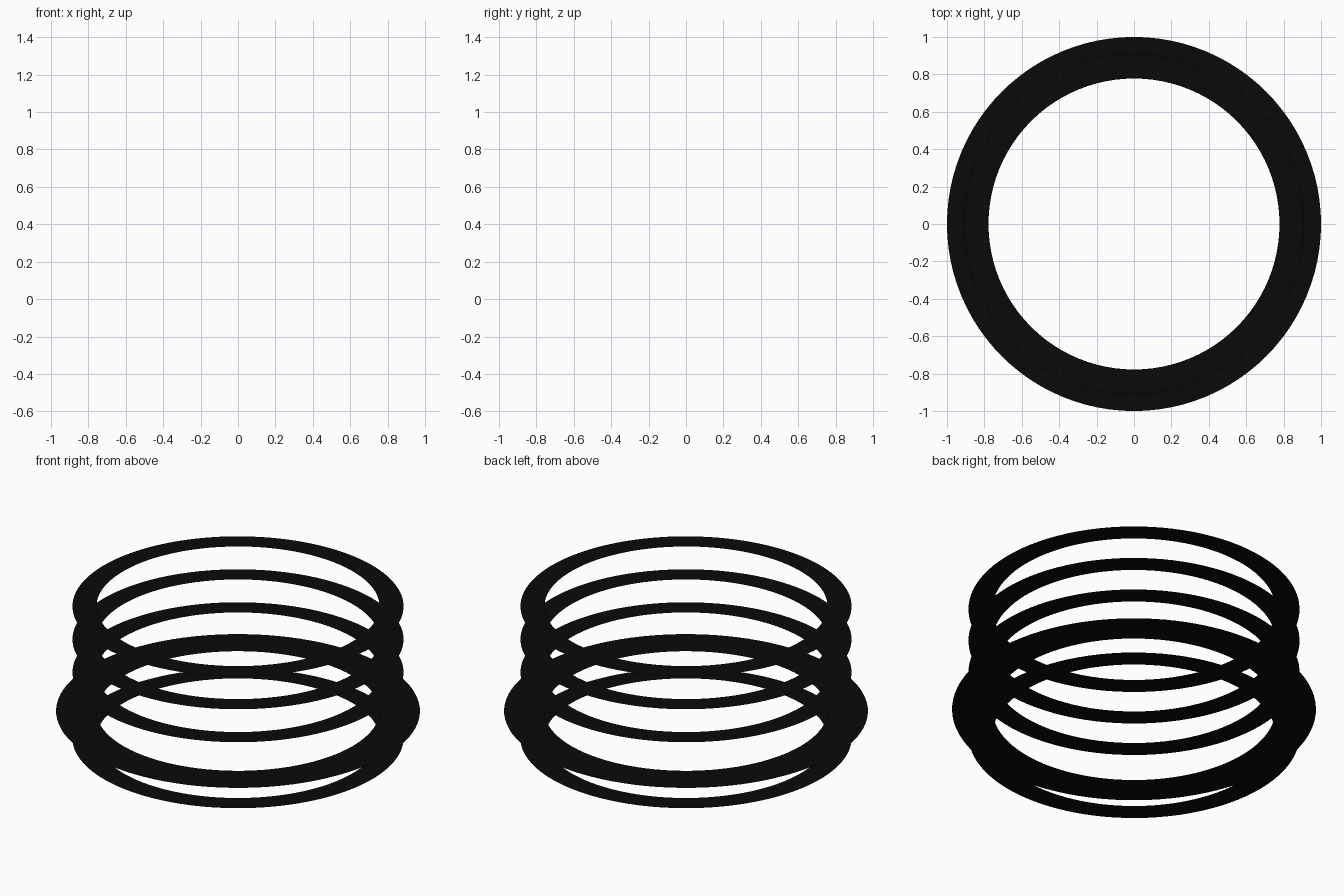
import bpy, bmesh, math

if "Cube" in bpy.data.objects:
    bpy.data.objects.remove(bpy.data.objects["Cube"])

SIDES = 96
INNER = 0.778

black = bpy.data.materials.new("black")
black.diffuse_color = (0.003, 0.003, 0.003, 1)
black.use_nodes = True
black.node_tree.nodes["Principled BSDF"].inputs["Base Color"].default_value = black.diffuse_color


def flat_ring(name, outer, z):
    """Paper-thin horizontal ring facing up."""
    bm = bmesh.new()
    loops = []
    for r in (INNER, outer):
        loops.append([bm.verts.new((r * math.cos(2 * math.pi * i / SIDES),
                                    r * math.sin(2 * math.pi * i / SIDES), z))
                      for i in range(SIDES)])
    a, b = loops
    for i in range(SIDES):
        j = (i + 1) % SIDES
        bm.faces.new((a[i], b[i], b[j], a[j]))
    mesh = bpy.data.meshes.new(name)
    bm.to_mesh(mesh)
    bm.free()
    mesh.materials.append(black)
    ob = bpy.data.objects.new(name, mesh)
    bpy.context.collection.objects.link(ob)


# Narrow rings: one at the base, three stacked above
for n, z in enumerate((0.0, 0.4, 0.6, 0.8)):
    flat_ring(f"narrow_ring_{n + 1}", 0.91, z)

# Wide ring between the base ring and the upper stack
flat_ring("wide_ring", 1.0, 0.165)
